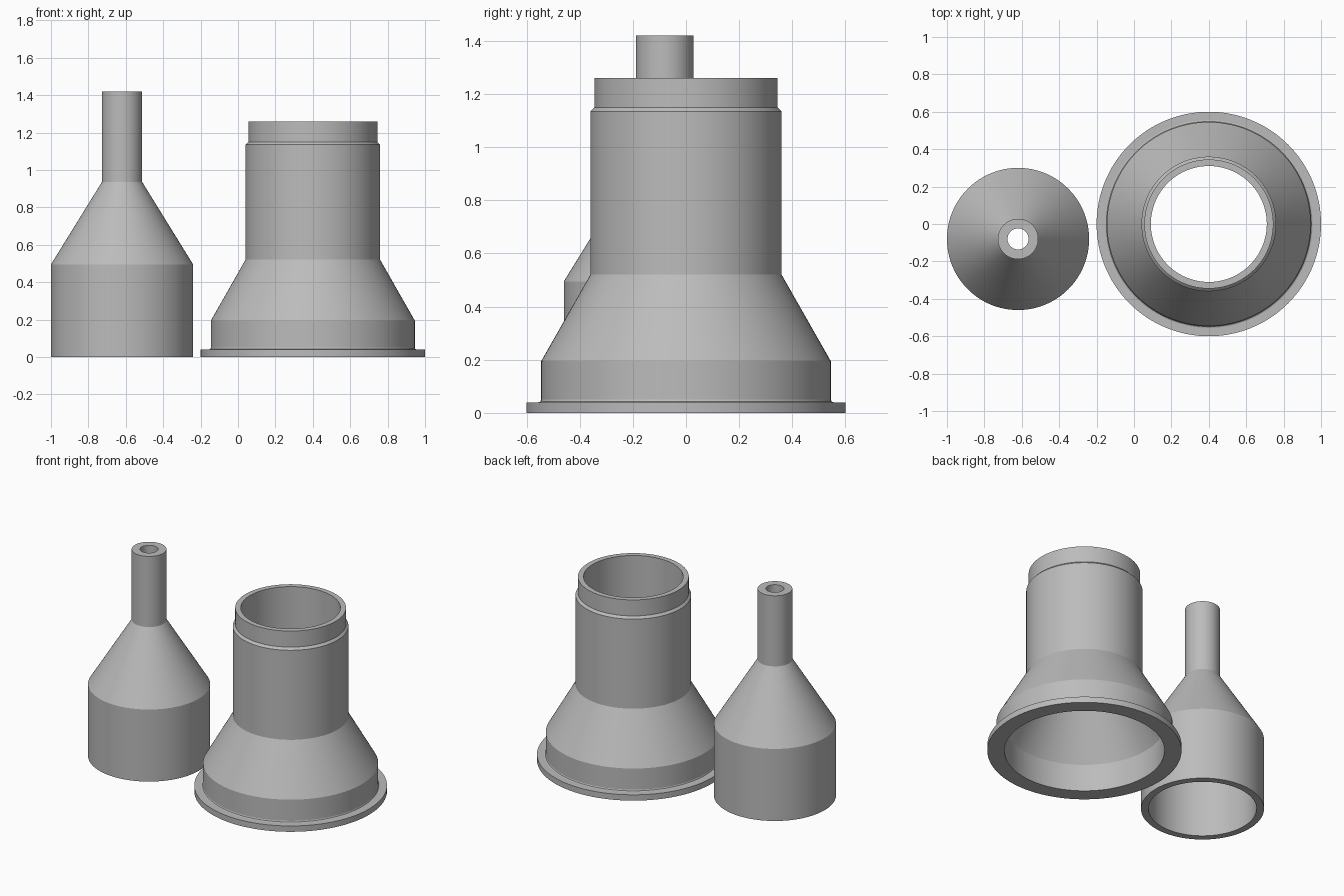
import bpy, bmesh, math

if "Cube" in bpy.data.objects:
    bpy.data.objects.remove(bpy.data.objects["Cube"])

SEGMENTS = 128

grey = bpy.data.materials.new("plain grey")
grey.diffuse_color = (0.5, 0.5, 0.5, 1)
grey.use_nodes = True
grey.node_tree.nodes["Principled BSDF"].inputs["Base Color"].default_value = grey.diffuse_color


def lathe(name, profile, location):
    """Spin a closed (radius, height) profile round the vertical axis."""
    bm = bmesh.new()
    rings = []
    for i in range(SEGMENTS):
        a = 2 * math.pi * i / SEGMENTS
        rings.append([bm.verts.new((r * math.cos(a), r * math.sin(a), z))
                      for r, z in profile])
    n = len(profile)
    for i in range(SEGMENTS):
        here, there = rings[i], rings[(i + 1) % SEGMENTS]
        for j in range(n):
            k = (j + 1) % n
            bm.faces.new((here[j], there[j], there[k], here[k]))
    bmesh.ops.recalc_face_normals(bm, faces=bm.faces)
    mesh = bpy.data.meshes.new(name)
    bm.to_mesh(mesh)
    bm.free()
    mesh.materials.append(grey)
    obj = bpy.data.objects.new(name, mesh)
    obj.location = location
    bpy.context.collection.objects.link(obj)
    bpy.ops.object.select_all(action='DESELECT')
    obj.select_set(True)
    bpy.context.view_layer.objects.active = obj
    bpy.ops.object.shade_smooth_by_angle(angle=math.radians(20))


# Wide flanged adapter: outside from the base flange up, then back down the bore
lathe("flanged_adapter", [
    (0.60, 0), (0.60, 0.04), (0.555, 0.04), (0.548, 0.043), (0.545, 0.05),
    (0.545, 0.195), (0.36, 0.52), (0.36, 1.135), (0.345, 1.15),
    (0.345, 1.26), (0.31, 1.26), (0.31, 0.51), (0.495, 0.185), (0.495, 0),
], (0.40, 0, 0))

# Narrow funnel: skirt, cone and spout, hollow all the way through
lathe("spout_funnel", [
    (0.38, 0), (0.38, 0.495), (0.108, 0.935), (0.108, 1.42),
    (0.056, 1.42), (0.056, 0.92), (0.334, 0.475), (0.334, 0),
], (-0.62, -0.08, 0))
